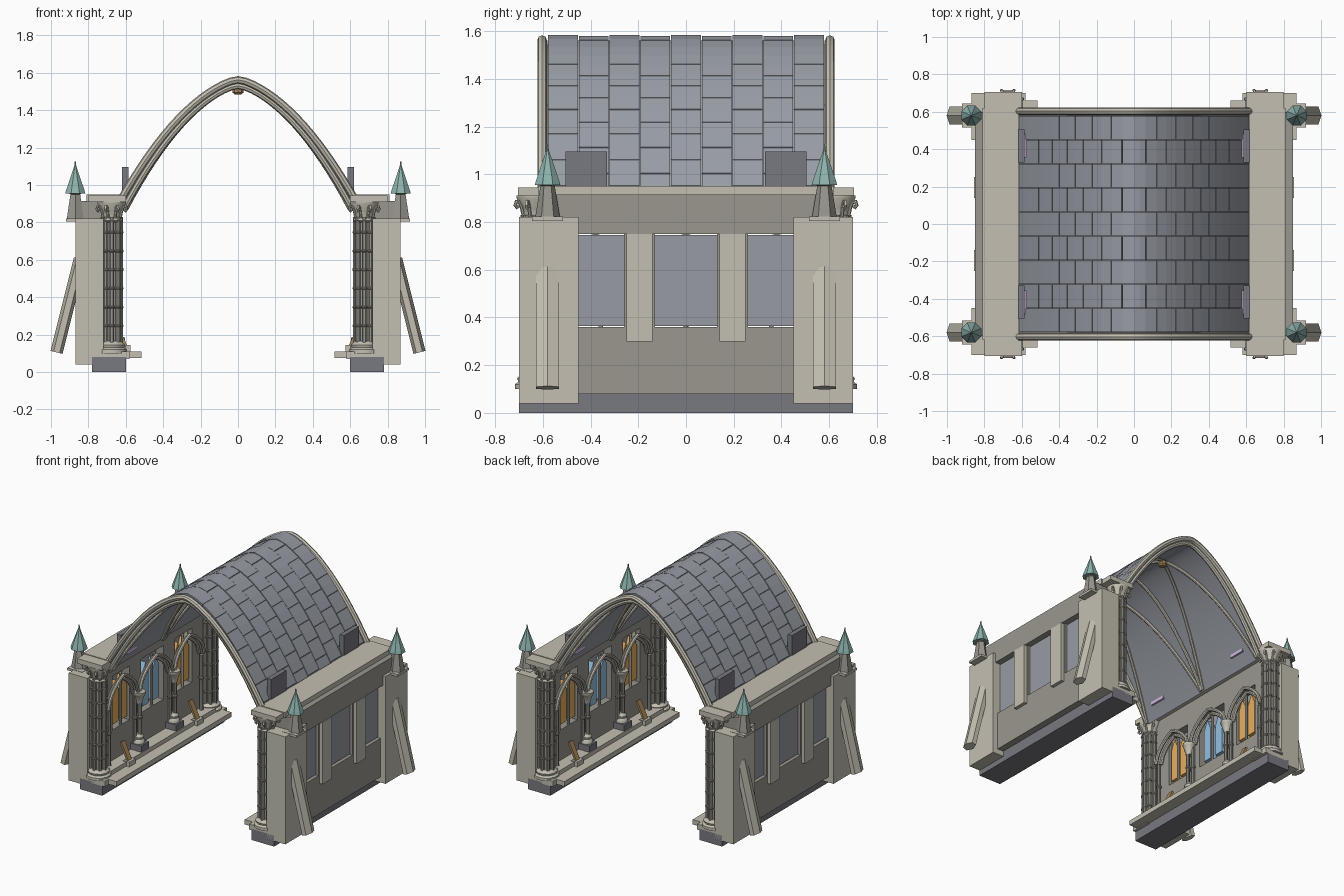
import bpy, bmesh, math
from mathutils import Vector, Matrix

if "Cube" in bpy.data.objects:
    bpy.data.objects.remove(bpy.data.objects["Cube"])

def material(name, r, g, b):
    m = bpy.data.materials.new(name)
    m.diffuse_color = (r, g, b, 1)
    m.use_nodes = True
    m.node_tree.nodes["Principled BSDF"].inputs["Base Color"].default_value = m.diffuse_color
    return m

STONE = material("pale_stone", .55, .52, .44)
WALL = material("wall_stone", .32, .31, .27)
SLATE = material("slate", .31, .33, .37)
DARK = material("dark_slate", .19, .19, .22)
COPPER = material("green_copper", .27, .45, .42)
WOOD = material("wood", .42, .25, .11)
AMBER = material("amber_glass", .8, .42, .12)
BLUE = material("blue_glass", .3, .52, .72)
VIOLET = material("violet_glass", .62, .48, .72)

# All geometry is built on the +x +y side in world space, then mirrored
def finish(name, bm, mat, mirror, smooth=False):
    bmesh.ops.recalc_face_normals(bm, faces=bm.faces)
    me = bpy.data.meshes.new(name)
    bm.to_mesh(me)
    bm.free()
    me.materials.append(mat)
    ob = bpy.data.objects.new(name, me)
    bpy.context.collection.objects.link(ob)
    if mirror:
        mod = ob.modifiers.new("mirror", 'MIRROR')
        mod.use_axis = ('X' in mirror, 'Y' in mirror, False)
        mod.use_mirror_merge = False
    if smooth:
        bpy.ops.object.select_all(action='DESELECT')
        ob.select_set(True)
        bpy.context.view_layer.objects.active = ob
        bpy.ops.object.shade_smooth_by_angle(angle=math.radians(40))
    return ob

def add_box(bm, x, y, z, rot=Matrix()):
    c = Vector(((x[0] + x[1]) / 2, (y[0] + y[1]) / 2, (z[0] + z[1]) / 2))
    s = Matrix.Diagonal((x[1] - x[0], y[1] - y[0], z[1] - z[0], 1))
    bmesh.ops.create_cube(bm, size=1, matrix=Matrix.Translation(c) @ rot @ s)

def box(name, x, y, z, mat, mirror='XY', tilt=0):
    bm = bmesh.new()
    add_box(bm, x, y, z, Matrix.Rotation(tilt, 4, 'Y'))
    return finish(name, bm, mat, mirror)

def add_lathe(bm, profile, cx, cy, n):
    rings = []
    for r, z in profile:
        rings.append([bm.verts.new((cx + r * math.cos(math.tau * (k + .5) / n),
                                    cy + r * math.sin(math.tau * (k + .5) / n), z)) for k in range(n)])
    for a, b in zip(rings, rings[1:]):
        for k in range(n):
            bm.faces.new((a[k], a[(k + 1) % n], b[(k + 1) % n], b[k]))
    bm.faces.new(rings[0])
    bm.faces.new(rings[-1])

def lathe(name, profile, centres, n, mat, mirror='XY', smooth=False):
    bm = bmesh.new()
    for cx, cy in centres:
        add_lathe(bm, profile, cx, cy, n)
    return finish(name, bm, mat, mirror, smooth)

def tubes(name, paths, r, mat, mirror):
    cu = bpy.data.curves.new(name + "_path", 'CURVE')
    cu.dimensions = '3D'
    cu.bevel_depth, cu.bevel_resolution, cu.use_fill_caps = r, 2, True
    for pts in paths:
        sp = cu.splines.new('POLY')
        sp.points.add(len(pts) - 1)
        for p, co in zip(sp.points, pts):
            p.co = (*co, 1)
    tmp = bpy.data.objects.new("tmp", cu)
    bpy.context.collection.objects.link(tmp)
    bpy.context.view_layer.update()
    me = bpy.data.meshes.new_from_object(tmp.evaluated_get(bpy.context.evaluated_depsgraph_get()))
    bpy.data.objects.remove(tmp)
    bm = bmesh.new()
    bm.from_mesh(me)
    return finish(name, bm, mat, mirror, True)

# Pointed vault profile
def vault_z(x, drop=0):
    return 1.58 - drop - .317 * (math.hypot(x, .03) - .03) - 1.22 * x * x

# Foundations, benches, bases
box("foundation", (.60, .78), (-.70, .70), (0, .08), DARK, 'X')
box("bench_step", (.515, .72), (-.66, .66), (.075, .11), STONE, 'X')
box("bench_upper_step", (.60, .72), (-.60, .60), (.11, .14), STONE, 'X')

# Side walls with three openings
box("wall_lower", (.69, .83), (-.60, .60), (.08, .36), WALL, 'X')
box("wall_upper", (.69, .85), (-.60, .60), (.75, .915), WALL, 'X')
box("wall_pier", (.69, .83), (.13, .26), (.36, .75), WALL)
box("wall_end_pier", (.69, .83), (.455, .60), (.36, .75), WALL)
box("pilaster", (.80, .855), (.14, .25), (.30, .75), STONE)
box("cornice", (.615, .81), (-.62, .62), (.91, .95), STONE, 'X')
box("window_backing_middle", (.75, .81), (-.13, .13), (.365, .745), SLATE, 'X')
box("window_backing_side", (.75, .81), (.26, .455), (.365, .745), SLATE)

# Stained glass lancets and their mullions
for y, mat, nm in ((.06, BLUE, "middle"), (.31, AMBER, "inner"), (.405, AMBER, "outer")):
    bm = bmesh.new()
    out = [(-.035, .39), (.035, .39), (.035, .62), (0, .70), (-.035, .62)]
    f = bm.faces.new([bm.verts.new((.70, y + a, z)) for a, z in out])
    ex = bmesh.ops.extrude_face_region(bm, geom=[f])['geom']
    bmesh.ops.translate(bm, vec=(.06, 0, 0), verts=[v for v in ex if isinstance(v, bmesh.types.BMVert)])
    finish("lancet_glass_" + nm, bm, mat, 'XY')
tubes("window_mullions", [[(.695, y, .36), (.695, y, .74)] for y in (.0, .357)], .01, STONE, 'XY')

# Corner buttress blocks with leaning props
box("corner_buttress", (.72, .87), (.45, .70), (.04, .82), STONE)
bm = bmesh.new()
axis = Vector((-.125, 0, .50))
bmesh.ops.create_cone(bm, cap_ends=True, segments=6, radius1=.055, radius2=.055, depth=axis.length,
    matrix=Matrix.Translation((.9075, .58, .355)) @ Matrix.Rotation(math.atan2(axis.x, axis.z), 4, 'Y')
    @ Matrix.Diagonal((.6, 1, 1, 1)) @ Matrix.Rotation(math.pi / 2, 4, 'Z'))
finish("leaning_prop", bm, STONE, 'XY')

# Pinnacles
box("pinnacle_slab", (.80, .92), (.515, .645), (.805, .822), STONE)
lathe("pinnacle_shaft", [(.052, .82), (.03, .95), (.045, .96)], [(.87, .58)], 6, WALL)
lathe("pinnacle_spire", [(.058, .955), (.052, .975), (.006, 1.10), (.003, 1.125)], [(.87, .58)], 8, COPPER)

# Clustered corner pillars
PX, PY = .675, .635
lathe("pillar_base", [(.085, .10), (.085, .12), (.07, .13), (.075, .145), (.055, .165)], [(PX, PY)], 12, STONE, smooth=True)
box("pillar_plinth", (.58, .77), (.55, .70), (.07, .11), STONE)
lathe("pillar_core", [(.042, .14), (.042, .84)], [(PX, PY)], 12, WALL, smooth=True)
ring = [(PX + .046 * math.cos(math.tau * k / 8), PY + .046 * math.sin(math.tau * k / 8)) for k in range(8)]
shaft = [(.014, .14)]
for k in range(1, 7):
    z = .14 + k * .1
    shaft += [(.014, z), (.018, z + .004), (.018, z + .01), (.014, z + .014)]
lathe("pillar_shafts", shaft + [(.014, .83)], ring, 8, WALL, smooth=True)
lathe("pillar_capital", [(.05, .80), (.064, .81), (.05, .825), (.055, .86), (.078, .90), (.078, .91)], [(PX, PY)], 12, STONE, smooth=True)
curls = []
for k in range(8):
    a = math.tau * (k + .5) / 8
    path = [(.05, .825), (.058, .86), (.07, .885), (.083, .885), (.087, .87), (.08, .86), (.073, .867)]
    curls.append([(PX + r * math.cos(a), PY + r * math.sin(a), z) for r, z in path])
tubes("capital_leaf_curls", curls, .008, STONE, 'XY')
box("pillar_abacus", (.60, .80), (.60, .705), (.91, .945), STONE)

# Inner arcade: colonnettes and pointed arches
AX = .645
cols = [(AX, .2), (AX + .025, .175), (AX + .025, .225), (AX + .02, .53)]
box("colonnette_plinth", (.605, .69), (.155, .245), (.135, .185), DARK)
lathe("colonnette_base", [(.042, .185), (.042, .20), (.03, .215), (.034, .23), (.02, .25)], [(AX + .01, .2)], 10, STONE, smooth=True)
lathe("colonnettes", [(.018, .13), (.013, .15), (.013, .36), (.018, .365), (.018, .375), (.013, .38), (.013, .54)], cols, 8, WALL, smooth=True)
lathe("colonnette_capital", [(.022, .47), (.026, .49), (.04, .535), (.044, .54), (.044, .555)], [(AX + .01, .2)], 10, STONE, smooth=True)

def pointed(c, half, z0, h, x):
    pts = []
    for k in range(-8, 9):
        t = k / 8
        pts.append((x, c + half * t, z0 + h * (.35 * (1 - abs(t)) + .65 * math.sqrt(1 - t * t))))
    return pts
tubes("arcade_arch_middle", [pointed(0, .19, .55, .19, AX + .01), pointed(0, .165, .55, .165, AX + .035)], .013, STONE, 'X')
tubes("arcade_arch_side", [pointed(.38, .17, .55, .19, AX + .01), pointed(.38, .145, .55, .165, AX + .035)], .013, STONE, 'XY')

# Leaning boards with blocks on the bench
box("leaning_board", (.62, .635), (.37, .41), (.13, .27), WOOD, tilt=math.radians(25))
box("board_block", (.575, .625), (.355, .425), (.11, .145), STONE)

# Vault shell under the slates
bm = bmesh.new()
xs = [.63 * k / 20 for k in range(-20, 21)]
outer = [(x, vault_z(x, .02)) for x in xs]
inner = [(x * .975, vault_z(x, .04)) for x in reversed(xs)]
rows = [[bm.verts.new((x, y, z)) for x, z in outer + inner] for y in (-.58, .58)]
n = len(rows[0])
for k in range(n):
    bm.faces.new((rows[0][k], rows[0][(k + 1) % n], rows[1][(k + 1) % n], rows[1][k]))
for k in range(20 * 2):
    for r in rows:
        bm.faces.new((r[k], r[k + 1], r[n - 2 - k], r[n - 1 - k]))
finish("vault_shell", bm, SLATE, '', True)

# Staggered slates, strip by strip along the arc
arc = [(0, vault_z(0), 0)]
for k in range(1, 316):
    x = k * .002
    arc.append((x, vault_z(x), arc[-1][2] + math.hypot(.002, vault_z(x) - arc[-1][1])))
def at(s):
    return next((Vector((x, 0, z)) for x, z, l in arc if l >= s), Vector((arc[-1][0], 0, arc[-1][1])))
bm = bmesh.new()
L, step, w = arc[-1][2], .128, 1.16 / 9
for i in range(9):
    y = -.58 + i * w
    cuts = [0] + [k * step + (i % 2) * step / 2 for k in range(0, 8) if 0 < k * step + (i % 2) * step / 2 < L - .03] + [L]
    lift = .0 if i % 2 else .003
    for a, b in zip(cuts, cuts[1:]):
        a += .003 if a else 0
        pts = [at(a), at((a + b) / 2), at(b)]
        q = []
        for yy in (y + .002, y + w - .002):
            q.append([bm.verts.new(p + Vector((0, yy, lift))) for p in pts] +
                     [bm.verts.new(p + Vector((-.01 if p.x > .02 else 0, yy, -.022))) for p in reversed(pts)])
        for k in range(6):
            bm.faces.new((q[0][k], q[0][(k + 1) % 6], q[1][(k + 1) % 6], q[1][k]))
        for r in q:
            bm.faces.new((r[0], r[1], r[4], r[5]))
            bm.faces.new((r[1], r[2], r[3], r[4]))
finish("roof_slates", bm, SLATE, 'X')

# End arches and vault ribs
def rib(y0, y1, drop, half=.62, t0=-1):
    return [(half * t, y0 + (y1 - y0) * abs(t), vault_z(.62 * t, drop)) for t in [t0 + k * (1 - t0) / 32 for k in range(33)]]
tubes("end_arch_outer", [rib(.603, .603, .018, .635)], .02, STONE, 'Y')
tubes("end_arch_inner", [rib(.59, .59, .05, .61)], .017, STONE, 'Y')
tubes("diagonal_ribs", [rib(.3, .58, .055, .6), rib(.3, .01, .055, .6)], .012, STONE, 'Y')
tubes("middle_rib", [rib(0, 0, .055, .6)], .012, STONE, '')
lathe("ceiling_boss", [(.02, 1.485), (.032, 1.495), (.032, 1.515), (.02, 1.53)], [(0, .3)], 10, WOOD, 'Y')

# Small upright roof lights with violet glass inside
box("roof_light", (.585, .62), (.33, .505), (.925, 1.095), DARK)
box("roof_light_glass", (.555, .587), (.355, .48), (.95, 1.0), VIOLET)
